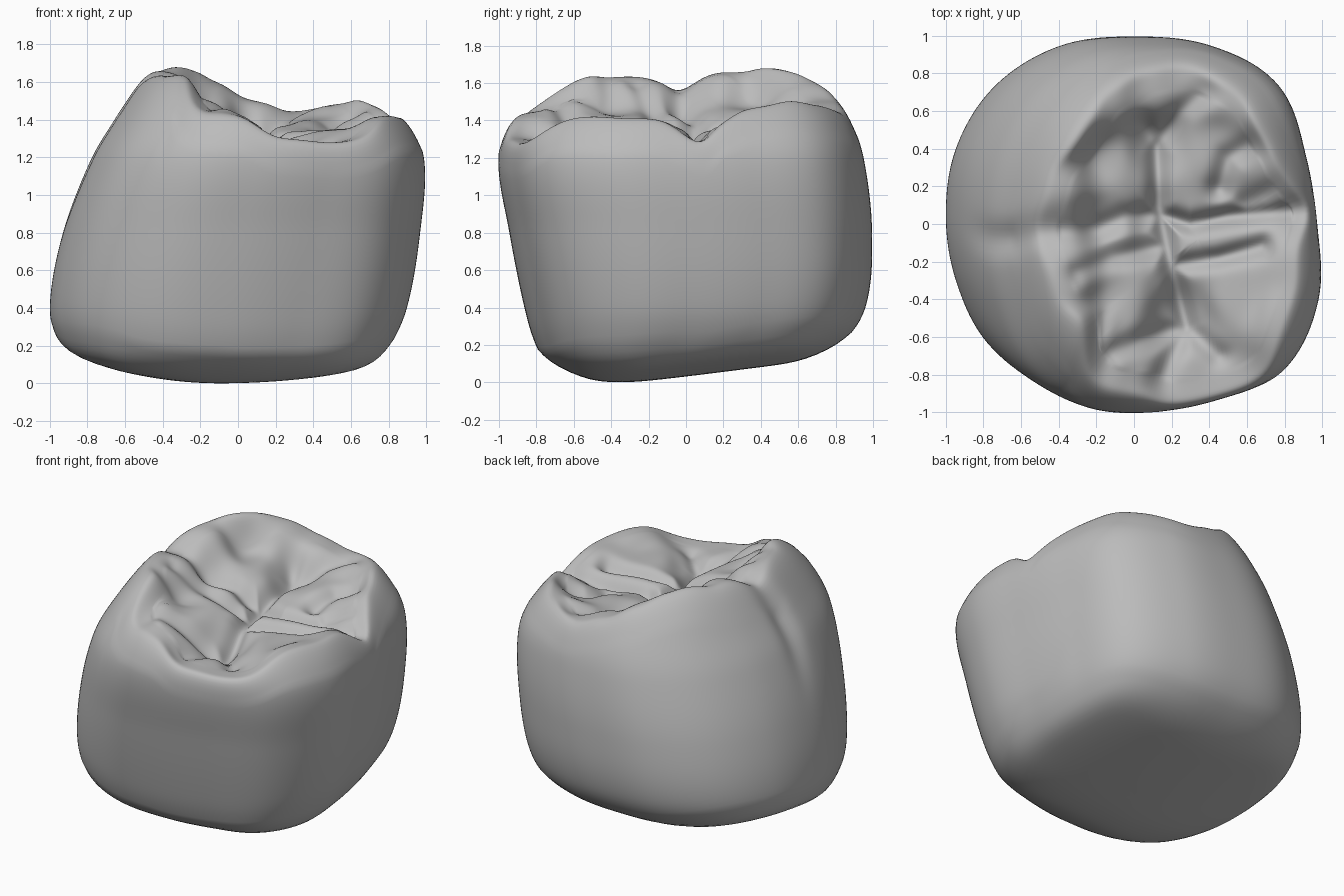
import bpy, bmesh, math
from mathutils import Vector

if "Cube" in bpy.data.objects:
    bpy.data.objects.remove(bpy.data.objects["Cube"])

SEGMENTS, WALL_RINGS, TOP_RINGS, BASE_RINGS = 200, 44, 64, 16

# Outline radius, every 22.5 degrees from +x
OUTLINE = [.965, .975, 1.06, 1.03, 1, 1.03, 1.04, 1.02, 1, 1.02, 1.07, 1.05, 1, 1.01, 1.09, 1.05]

# Wall extents by height
LEVELS = [0, .1, .2, .4, .8, 1.2, 1.4, 1.6, 1.75]
X_MIN = [-.7, -.86, -.95, -1, -.93, -.78, -.66, -.53, -.4]
X_MAX = [.56, .73, .82, .91, .98, 1, .9, .7, .5]
Y_MIN = [-.5, -.73, -.8, -.86, -.94, -1, -.93, -.74, -.4]
Y_MAX = [.4, .6, .82, .96, .995, .95, .88, .75, .56]

# Chewing surface: crest points, then basin points
RIM_LIFT = .025
CREST = [(-.38, .5, 1.76), (-.4, .2, 1.64), (-.4, -.05, 1.58), (-.37, -.28, 1.62),
         (-.32, -.57, 1.65), (-.19, -.8, 1.47), (0, -.9, 1.4), (.25, -.88, 1.27),
         (.45, -.8, 1.25), (.8, -.5, 1.4), (.88, -.2, 1.39), (.92, .06, 1.29),
         (.86, .3, 1.45), (.75, .58, 1.52), (.45, .72, 1.46), (.25, .8, 1.41),
         (.1, .75, 1.48), (-.15, .72, 1.57), (-.28, .66, 1.68)]
BASIN = [(.13, .42, 1.33), (.15, 0, 1.32), (.27, -.5, 1.23), (-.15, .35, 1.45),
         (-.1, -.4, 1.42), (-.15, 0, 1.43), (.45, .4, 1.4), (.55, -.4, 1.35),
         (.5, .05, 1.32), (.5, -.1, 1.35)]

# Fissures: depth, width, path
FISSURES = [
    (.08, .05, [(.12, .42), (.13, .1), (.19, -.2), (.28, -.55)]),
    (.06, .06, [(.05, .52), (.12, .42), (.25, .6), (.38, .7)]),
    (.08, .05, [(.14, .05), (.3, 0), (.5, .04), (.9, .08)]),
    (.07, .05, [(.2, -.22), (.45, -.18), (.68, -.12)]),
    (.06, .06, [(.14, .05), (-.05, .04), (-.2, -.03), (-.6, -.04)]),
    (.06, .06, [(.16, -.12), (-.12, -.18), (-.3, -.26)]),
    (.06, .06, [(.28, -.55), (.1, -.6), (-.15, -.68), (-.17, -.85)]),
    (.05, .05, [(.28, -.55), (.2, -.7), (.12, -.86)]),
    (.05, .05, [(.28, -.55), (.45, -.7)]),
    (.06, .06, [(.45, .2), (.5, .35), (.62, .42)]),
    (.05, .06, [(.6, .1), (.85, .25)]),
]


def cubic(a, b, c, d, t):
    """Smooth curve from b to c."""
    return b + .5 * t * (c - a + t * (2 * a - 5 * b + 4 * c - d + t * (3 * (b - c) + d - a)))


def outline(angle):
    n = len(OUTLINE)
    f = angle / math.tau * n
    i = int(f)
    r = cubic(*(OUTLINE[(i + k) % n] for k in (-1, 0, 1, 2)), f - i)
    return r * math.cos(angle), r * math.sin(angle)


def profile(values, z):
    """Smooth lookup of a wall extent at a height."""
    z = min(max(z, LEVELS[0]), LEVELS[-1])
    last = len(LEVELS) - 1
    i = max(k for k in range(last) if LEVELS[k] <= z)

    def slope(k):
        lo, hi = max(k - 1, 0), min(k + 1, last)
        return (values[hi] - values[lo]) / (LEVELS[hi] - LEVELS[lo])
    h = LEVELS[i + 1] - LEVELS[i]
    t = (z - LEVELS[i]) / h
    s = t * t * (3 - 2 * t)
    return (values[i] * (1 - s) + values[i + 1] * s
            + h * t * (1 - t) * ((1 - t) * slope(i) - t * slope(i + 1)))


def wall_point(angle, z):
    u, v = outline(angle)
    x0, x1, y0, y1 = (profile(p, z) for p in (X_MIN, X_MAX, Y_MIN, Y_MAX))
    # Shallow furrow running down the outer cheek side
    off = (angle - math.radians(183)) / .08
    dent = .05 * math.exp(-off * off - ((z - 1.4) / .3) ** 2)
    x = (x0 + x1) / 2 + u * (x1 - x0) / 2 + dent
    return x, (y0 + y1) / 2 + v * (y1 - y0) / 2


def path_distance(p, path):
    best = 9
    for a, b in zip(path, path[1:]):
        a, b = Vector(a), Vector(b)
        d = b - a
        t = min(max((p - a).dot(d) / d.length_squared, 0), 1)
        best = min(best, (p - a - d * t).length)
    return best


SURFACE_POINTS = [(x, y, z + RIM_LIFT) for x, y, z in CREST] + BASIN


def top_height(x, y):
    total = weight = 0
    for px, py, pz in SURFACE_POINTS:
        w = ((x - px) ** 2 + (y - py) ** 2 + .012) ** -2
        total += w * pz
        weight += w
    p = Vector((x, y))
    cuts = [depth * math.exp(-(path_distance(p, path) / width) ** 2)
            for depth, width, path in FISSURES]
    return total / weight - max(cuts)


def base_height(x, y):
    bend = .22 if x < -.1 else .12
    corner = .08 * max(x * y, 0) ** 2
    return bend * (x + .1) ** 2 + .13 * math.sqrt((y + .35) ** 2 + .02) - .018 + corner


def meet(angle, surface, low, high):
    """Height where the wall crosses a cap surface."""
    for _ in range(18):
        mid = (low + high) / 2
        if mid < surface(*wall_point(angle, mid)):
            low = mid
        else:
            high = mid
    return low


# Rings from the base centre, up the wall, to the middle of the chewing surface
bm = bmesh.new()
columns = []
base_mid, top_mid = (-.08, -.1), (.34, -.08)
for k in range(SEGMENTS):
    angle = math.tau * k / SEGMENTS
    z0 = meet(angle, base_height, -.1, .6)
    z1 = meet(angle, top_height, .9, 1.8)
    column = []

    def cap_point(edge, mid, t, surface):
        x, y = (m + (e - m) * t for e, m in zip(edge, mid))
        column.append(bm.verts.new((x, y, surface(x, y))))
    for j in range(1, BASE_RINGS):
        cap_point(wall_point(angle, z0), base_mid, j / BASE_RINGS, base_height)
    for j in range(WALL_RINGS + 1):
        z = z0 + (z1 - z0) * j / WALL_RINGS
        column.append(bm.verts.new((*wall_point(angle, z), z)))
    for j in range(TOP_RINGS - 1, 0, -1):
        cap_point(wall_point(angle, z1), top_mid, j / TOP_RINGS, top_height)
    columns.append(column)

base_vert = bm.verts.new((*base_mid, base_height(*base_mid)))
top_vert = bm.verts.new((*top_mid, top_height(*top_mid)))
for a, b in zip(columns, columns[1:] + columns[:1]):
    for j in range(len(a) - 1):
        bm.faces.new((a[j], b[j], b[j + 1], a[j + 1]))
    bm.faces.new((base_vert, b[0], a[0]))
    bm.faces.new((top_vert, a[-1], b[-1]))


def soften(verts, passes):
    for _ in range(passes):
        bmesh.ops.smooth_vert(bm, verts=verts, factor=.5,
                              use_axis_x=True, use_axis_y=True, use_axis_z=True)


# Round the rim and base edge more than the chewing surface
rim = BASE_RINGS + WALL_RINGS
soften(list(bm.verts), 3)
soften([v for c in columns for v in c[rim - 6:rim + 9]], 9)
soften([v for c in columns for v in c[BASE_RINGS - 4:BASE_RINGS + 4]], 8)
bmesh.ops.recalc_face_normals(bm, faces=bm.faces)

mesh = bpy.data.meshes.new("molar_crown")
bm.to_mesh(mesh)
bm.free()
mesh.shade_smooth()
crown = bpy.data.objects.new("molar_crown", mesh)
bpy.context.collection.objects.link(crown)

# Plain grey surface
grey = bpy.data.materials.new("plain_grey")
grey.use_nodes = True
grey.diffuse_color = (.5, .5, .5, 1)
grey.node_tree.nodes["Principled BSDF"].inputs["Base Color"].default_value = (.5, .5, .5, 1)
mesh.materials.append(grey)
